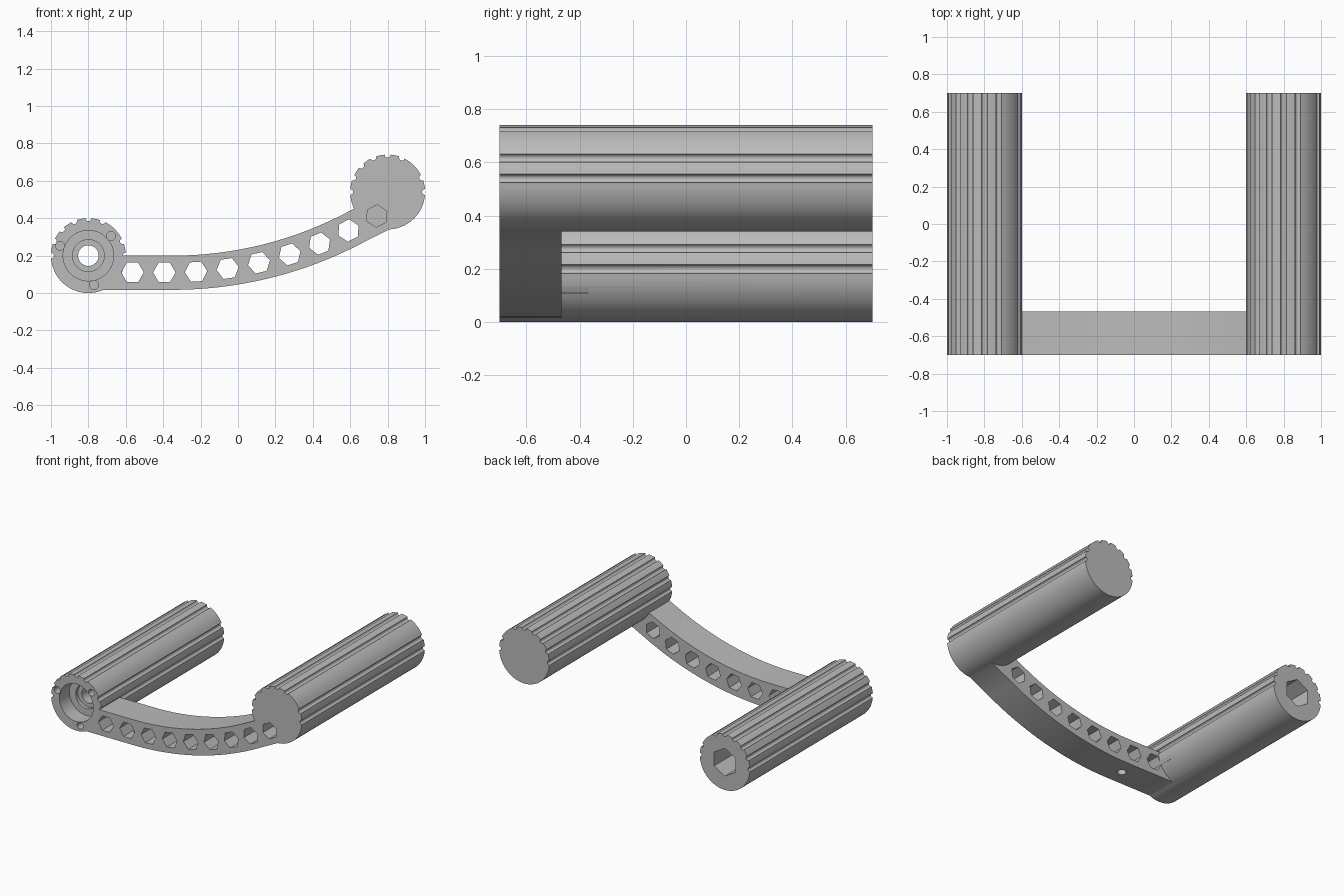
import bpy, bmesh
from math import sin, cos, radians, pi

if "Cube" in bpy.data.objects:
    bpy.data.objects.remove(bpy.data.objects["Cube"], do_unlink=True)

FRONT, BACK, ARM_BACK = -0.7, 0.7, -0.467
LEFT_END, RIGHT_END = (-0.8, 0.2), (0.8, 0.54)
GRIP_R, GROOVE_R = 0.2, 0.016
GROOVES = (0, 22.5, 67.5, 90, 112.5, 135, 157.5, 180)

grey = bpy.data.materials.new("plain grey")
grey.use_nodes = True
grey.diffuse_color = (0.5, 0.5, 0.5, 1)
grey.node_tree.nodes["Principled BSDF"].inputs["Base Color"].default_value = grey.diffuse_color


def prism(name, outline, y0, y1):
    """Extrude an x-z outline along y."""
    bm = bmesh.new()
    face = bm.faces.new([bm.verts.new((x, y0, z)) for x, z in outline])
    out = bmesh.ops.extrude_face_region(bm, geom=[face])["geom"]
    for v in out:
        if isinstance(v, bmesh.types.BMVert):
            v.co.y = y1
    bmesh.ops.recalc_face_normals(bm, faces=bm.faces)
    mesh = bpy.data.meshes.new(name)
    bm.to_mesh(mesh)
    bm.free()
    mesh.materials.append(grey)
    ob = bpy.data.objects.new(name, mesh)
    bpy.context.collection.objects.link(ob)
    return ob


def ring(centre, r, sides, turn=0.0):
    return [(centre[0] + r * cos(turn + 2 * pi * i / sides),
             centre[1] + r * sin(turn + 2 * pi * i / sides)) for i in range(sides)]


def grip_outline(centre):
    """Circle with round grooves along its upper side."""
    pts = []
    for deg in range(-3, 357, 3):
        if all(abs(deg - g) > 6 for g in GROOVES):
            a = radians(deg)
            pts.append((deg, GRIP_R * cos(a), GRIP_R * sin(a)))
    for g in GROOVES:
        a = radians(g)
        for k in range(7):
            t = a - pi / 2 - pi * k / 6
            pts.append((g + (k - 3) * 0.1, GRIP_R * cos(a) + GROOVE_R * cos(t),
                        GRIP_R * sin(a) + GROOVE_R * sin(t)))
    return [(centre[0] + x, centre[1] + z) for _, x, z in sorted(pts)]


# The arm follows a level run, an arc, then a straight climb
ARC_X, ARC_Z, ARC_END = -0.35, 2.195, radians(27)


def along(radius, angle, extra=0.0):
    return (ARC_X + radius * sin(angle) + extra * cos(ARC_END),
            ARC_Z - radius * cos(angle) + extra * sin(ARC_END))


def arm_edge(radius):
    steps = 28
    pts = [(LEFT_END[0], ARC_Z - radius)]
    pts += [along(radius, ARC_END * i / steps) for i in range(steps + 1)]
    return pts + [along(radius, ARC_END, 0.315)]


def combine(target, other, operation):
    mod = target.modifiers.new("combine", 'BOOLEAN')
    mod.operation, mod.solver, mod.object = operation, 'EXACT', other
    other.hide_render = True
    bpy.context.view_layer.objects.active = target
    bpy.ops.object.modifier_apply(modifier=mod.name)
    bpy.data.objects.remove(other, do_unlink=True)


def cut(outline, y0, y1):
    combine(frame, prism("cutter", outline, y0, y1), 'DIFFERENCE')


# Arm joined with the two grips
frame = prism("arm_with_grips", arm_edge(2.178) + arm_edge(1.995)[::-1], FRONT, ARM_BACK)
for name, centre in (("left_grip", LEFT_END), ("right_grip", RIGHT_END)):
    combine(frame, prism(name, grip_outline(centre), FRONT, BACK), 'UNION')

# Row of hexagonal holes turning with the arm; the last one is blind
MID_R = 2.085
for i in range(9):
    s = -0.214 + 0.17 * i
    if s < 0:
        centre, turn = (ARC_X + s, ARC_Z - MID_R), 0
    else:
        turn = min(s / MID_R, ARC_END)
        centre = along(MID_R, turn, max(0, s - MID_R * ARC_END))
    cut(ring(centre, 0.06, 6, turn), FRONT - 0.1, ARM_BACK + (0.1 if i < 8 else -0.005))

# Stepped bearing seat, through bore and nut pocket in the low grip
cut(ring(LEFT_END, 0.135, 64), FRONT - 0.1, FRONT + 0.115)
cut(ring(LEFT_END, 0.085, 48), FRONT - 0.1, FRONT + 0.14)
cut(ring(LEFT_END, 0.055, 40), FRONT - 0.1, BACK + 0.1)
cut(ring(LEFT_END, 0.1, 6, pi / 2), BACK - 0.3, BACK + 0.1)

# Three screw holes around the bearing seat
for deg in (41, 161, 281):
    a = radians(deg)
    cut(ring((LEFT_END[0] + 0.16 * cos(a), LEFT_END[1] + 0.16 * sin(a)), 0.024, 20),
        FRONT - 0.1, FRONT + 0.1)

# Small drain hole under the second hexagon
bpy.ops.mesh.primitive_cylinder_add(vertices=24, radius=0.03, depth=0.15,
                                    location=(-0.385, -0.585, 0.03))
drain = bpy.context.object
drain.data.materials.append(grey)
combine(frame, drain, 'DIFFERENCE')

# Smooth curved walls, crisp edges
bpy.ops.object.select_all(action='DESELECT')
frame.select_set(True)
bpy.context.view_layer.objects.active = frame
bpy.ops.object.shade_smooth_by_angle(angle=radians(32))
